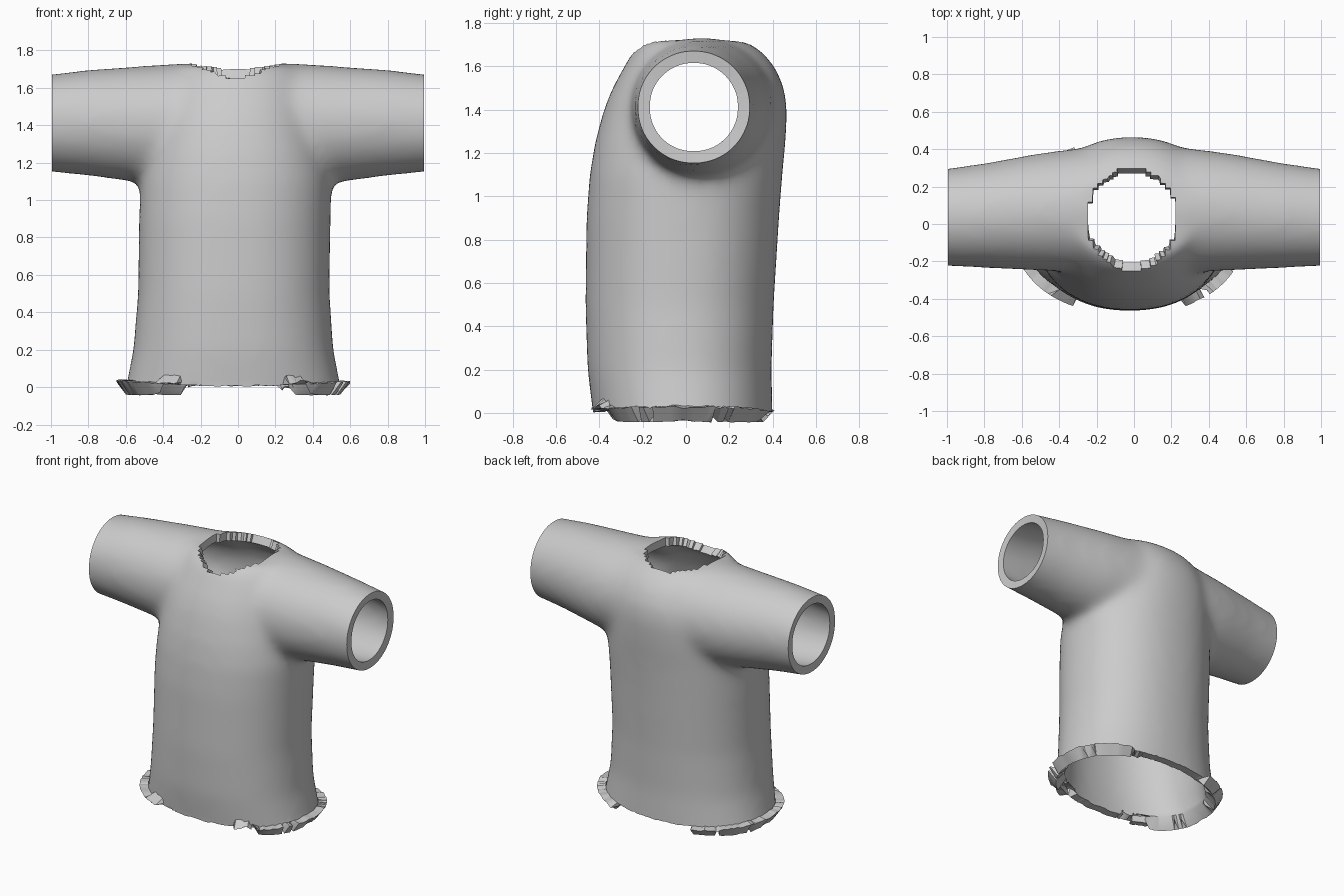
import bpy, bmesh, random
from math import cos, sin, pi, copysign
from mathutils import Vector

random.seed(4)
cube = bpy.data.objects.get("Cube")
if cube:
    bpy.data.objects.remove(cube, do_unlink=True)

# Cloth colour
cloth = bpy.data.materials.new("light_grey_cloth")
cloth.use_nodes = True
grey = (0.6, 0.6, 0.6, 1)
cloth.diffuse_color = grey
cloth.node_tree.nodes["Principled BSDF"].inputs["Base Color"].default_value = grey

SIDES = 64


def squash(v, power):
    return copysign(abs(v) ** (2 / power), v)


def loft(bm, rings):
    """Closed solid through a list of rings of points."""
    loops = [[bm.verts.new(p) for p in ring] for ring in rings]
    for a, b in zip(loops, loops[1:]):
        for i in range(SIDES):
            j = (i + 1) % SIDES
            bm.faces.new((a[i], a[j], b[j], b[i]))
    bm.faces.new(loops[0][::-1])
    bm.faces.new(loops[-1])


ANGLES = [2 * pi * i / SIDES for i in range(SIDES)]


def torso_ring(z, front, back, left, right, power=2.2):
    cx, rx = (left + right) / 2, (right - left) / 2
    cy, ry = (front + back) / 2, (back - front) / 2
    return [(cx + rx * squash(cos(a), power), cy + ry * squash(sin(a), power), z) for a in ANGLES]


def sleeve_ring(x, front, back, low, high):
    cy, ry = (front + back) / 2, (back - front) / 2
    cz, rz = (low + high) / 2, (high - low) / 2
    return [(x, cy + ry * cos(a), cz + rz * sin(a)) for a in ANGLES]


bm = bmesh.new()
# Torso: height, front, back, side limits
loft(bm, [torso_ring(*r) for r in (
    (-.20, -.40, .40, -.66, .60),
    (.00, -.43, .40, -.60, .55),
    (.20, -.455, .395, -.56, .51),
    (.50, -.465, .405, -.535, .49),
    (.90, -.46, .43, -.53, .495),
    (1.10, -.445, .445, -.52, .50),
    (1.25, -.42, .46, -.50, .48),
    (1.40, -.38, .468, -.47, .45),
    (1.50, -.34, .455, -.44, .43),
    (1.60, -.285, .41, -.40, .40),
    (1.67, -.245, .35, -.36, .36),
    (1.72, -.19, .27, -.32, .32))])
# Sleeves: one tube running through both shoulders
half = ((1.15, -.22, .28, 1.16, 1.66), (1.0, -.226, .297, 1.15, 1.673),
        (.8, -.235, .325, 1.13, 1.697), (.5, -.25, .38, 1.09, 1.718),
        (.25, -.26, .41, 1.07, 1.735))
tube = [(-x, *r) for x, *r in half] + [(0, -.26, .42, 1.07, 1.72)] + list(half[::-1])
loft(bm, [sleeve_ring(*r) for r in tube])
bmesh.ops.recalc_face_normals(bm, faces=bm.faces)
mesh = bpy.data.meshes.new("shirt")
bm.to_mesh(mesh)
bm.free()
shirt = bpy.data.objects.new("shirt", mesh)
bpy.context.collection.objects.link(shirt)

# Fuse the body and sleeves, and soften the joins
fuse = shirt.modifiers.new("fuse", 'REMESH')
fuse.mode = 'VOXEL'
fuse.voxel_size = 0.026
soften = shirt.modifiers.new("soften", 'SMOOTH')
soften.factor = 0.5
soften.iterations = 22
fused = bpy.data.meshes.new_from_object(
    shirt.evaluated_get(bpy.context.evaluated_depsgraph_get()))
shirt.modifiers.clear()

# Open the hem, the cuffs and the neck
bm = bmesh.new()
bm.from_mesh(fused)
for co, no in (((0, 0, .01), (0, 0, -1)), ((.995, 0, 0), (1, 0, 0)), ((-.995, 0, 0), (-1, 0, 0))):
    bmesh.ops.bisect_plane(bm, geom=bm.verts[:] + bm.edges[:] + bm.faces[:],
                           plane_co=co, plane_no=no, clear_outer=True)


def in_neck(f):
    c = f.calc_center_median()
    return c.z > 1.5 and ((c.x + .01) / .24) ** 2 + ((c.y - .025) / .275) ** 2 < 1


bmesh.ops.delete(bm, geom=[f for f in bm.faces if in_neck(f)], context='FACES')

# Slightly ragged hem, rising at the sides
for v in bm.verts:
    if v.is_boundary and v.co.z < .1:
        v.co.z = .002 + .03 * (v.co.x / .58) ** 2 + random.uniform(0, .008)
bm.to_mesh(fused)
bm.free()
shirt.data = fused
fused.name = "shirt"
fused.materials.clear()
fused.materials.append(cloth)

# Cloth thickness
thick = shirt.modifiers.new("thickness", 'SOLIDIFY')
thick.thickness = 0.055
thick.offset = -1

# Smooth shading with sharp rims
bpy.ops.object.select_all(action='DESELECT')
shirt.select_set(True)
bpy.context.view_layer.objects.active = shirt
bpy.ops.object.modifier_apply(modifier="thickness")
bpy.ops.object.shade_smooth_by_angle(angle=0.6)
